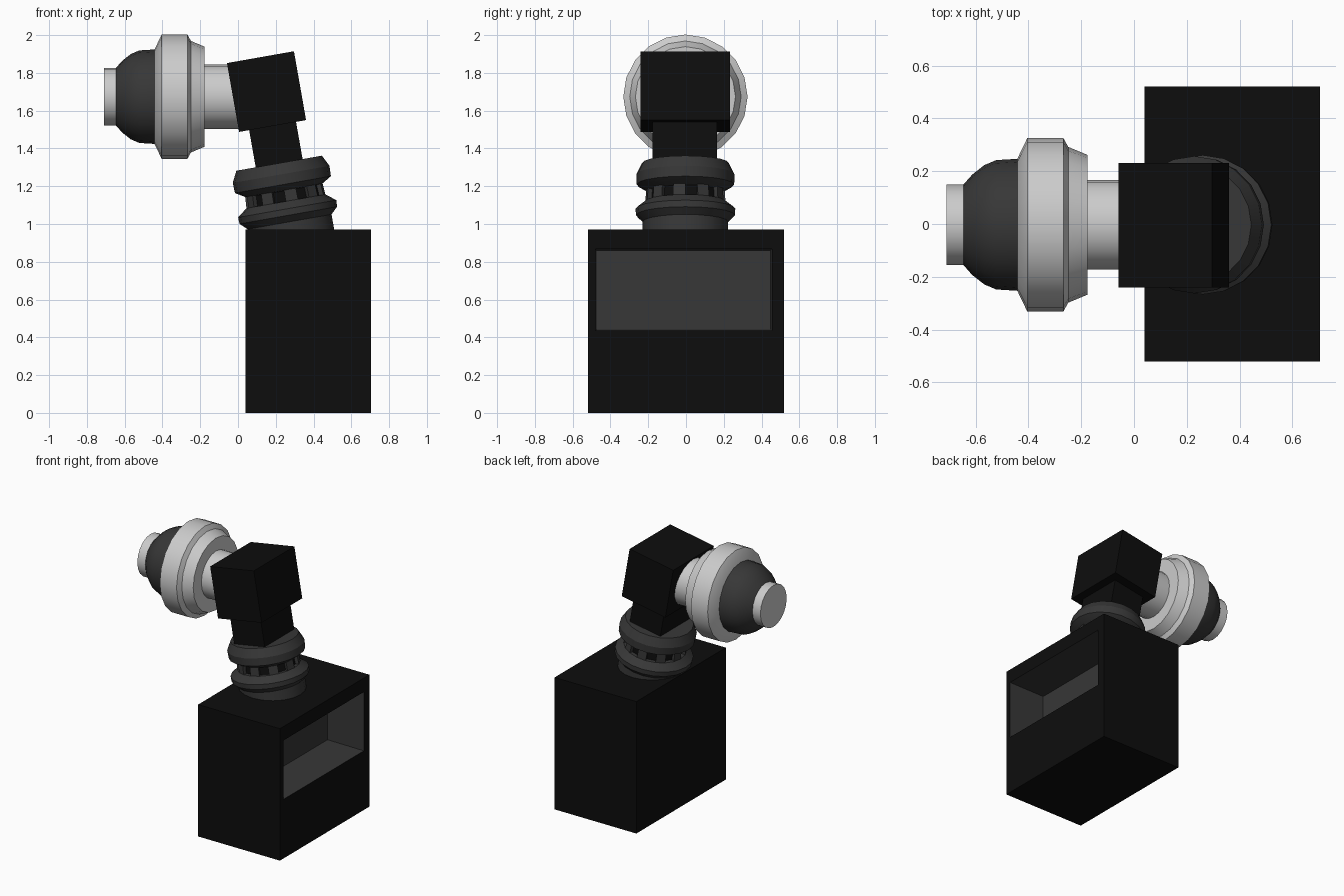
import bpy, bmesh, math
from mathutils import Matrix, Vector

if "Cube" in bpy.data.objects:
    bpy.data.objects.remove(bpy.data.objects["Cube"])


def material(name, v):
    m = bpy.data.materials.new(name)
    m.diffuse_color = (v, v, v, 1)
    m.use_nodes = True
    m.node_tree.nodes["Principled BSDF"].inputs["Base Color"].default_value = m.diffuse_color
    return m


BLACK = material("black", 0.004)
DARK = material("dark_grey", 0.038)
SIDES = 20


def finish(bm, name, mats, matrix=Matrix(), smooth=False):
    me = bpy.data.meshes.new(name)
    bm.transform(matrix)
    bm.to_mesh(me)
    bm.free()
    ob = bpy.data.objects.new(name, me)
    bpy.context.collection.objects.link(ob)
    for m in mats:
        me.materials.append(m)
    if smooth:
        bpy.ops.object.select_all(action='DESELECT')
        ob.select_set(True)
        bpy.context.view_layer.objects.active = ob
        bpy.ops.object.shade_smooth_by_angle(angle=math.radians(28))
    return ob


def box_bm(lo, hi):
    bm = bmesh.new()
    bmesh.ops.create_cube(bm, size=1)
    for v in bm.verts:
        v.co = Vector([(a + b) / 2 + c * (b - a) for a, b, c in zip(lo, hi, v.co)])
    return bm


def lathe(name, profile, matrix, mats=(), slot_band=None):
    """Turn (radius, height) points about local z; optional band gets alternate slots."""
    bm = bmesh.new()
    rings = [[bm.verts.new((r * math.cos(2 * math.pi * i / SIDES),
                            r * math.sin(2 * math.pi * i / SIDES), h))
              for i in range(SIDES)] for r, h in profile]
    slots = []
    for k, (a, b) in enumerate(zip(rings, rings[1:])):
        for i in range(SIDES):
            j = (i + 1) % SIDES
            f = bm.faces.new((a[i], a[j], b[j], b[i]))
            if k == slot_band and i % 2 == 0:
                slots.append(f)
    bm.faces.new(rings[0])
    bm.faces.new(rings[-1])
    bmesh.ops.recalc_face_normals(bm, faces=bm.faces)
    if slots:
        bmesh.ops.inset_individual(bm, faces=slots, thickness=0.003)
        for f in slots:
            shift = f.normal * -0.025
            for v in f.verts:
                v.co += shift
            f.material_index = 1
    return finish(bm, name, mats, matrix, smooth=True)


# Body with a slightly tapered recess in its right side
bm = box_bm((0.04, -0.52, 0), (0.705, 0.52, 0.97))
face = max(bm.faces, key=lambda f: f.calc_center_median().x)
bmesh.ops.inset_region(bm, faces=[face], thickness=0.05)
for v in face.verts:
    v.co.y = -0.48 if v.co.y < 0 else 0.455
    v.co.z = 0.435 if v.co.z < 0.485 else 0.868
walls = bmesh.ops.inset_region(bm, faces=[face], thickness=0.01)["faces"]
for v in face.verts:
    v.co.x = 0.415
for f in walls + [face]:
    f.material_index = 1
finish(bm, "body", [BLACK, DARK])

# Tilted head block and stem share one leaning axis
lean = Matrix.Translation((0.151, 0, 1.701)) @ Matrix.Rotation(math.radians(-10), 4, 'Y')
finish(box_bm((-0.18, -0.24, -0.185), (0.18, 0.232, 0.185)), "head_block", [BLACK], lean)
finish(box_bm((-0.126, -0.178, -0.45), (0.126, 0.165, -0.18)), "stem", [BLACK], lean)

# Ribbed neck joint with a slotted band between its two rings
neck = [(0.226, -0.80), (0.226, -0.70), (0.262, -0.665), (0.264, -0.63), (0.212, -0.59),
        (0.208, -0.53), (0.258, -0.50), (0.26, -0.445), (0.23, -0.385)]
lathe("neck_joint", neck, lean @ Matrix.Translation((0, -0.003, 0)), [DARK, BLACK], slot_band=4)

# Horizontal nozzle, turned about the x axis
along_x = Matrix.Translation((0, -0.003, 1.674)) @ Matrix.Rotation(math.pi / 2, 4, 'Y')
lathe("nozzle_shaft", [(0.17, -0.20), (0.17, 0.02)], along_x)
lathe("nozzle_collar", [(0.25, -0.442), (0.329, -0.404), (0.329, -0.268),
                        (0.295, -0.249), (0.265, -0.177)], along_x)
lathe("nozzle_dome", [(0.148, -0.65), (0.19, -0.613), (0.226, -0.567),
                      (0.245, -0.522), (0.25, -0.44)], along_x, [DARK])
lathe("nozzle_tip", [(0.153, -0.71), (0.153, -0.645)], along_x)
